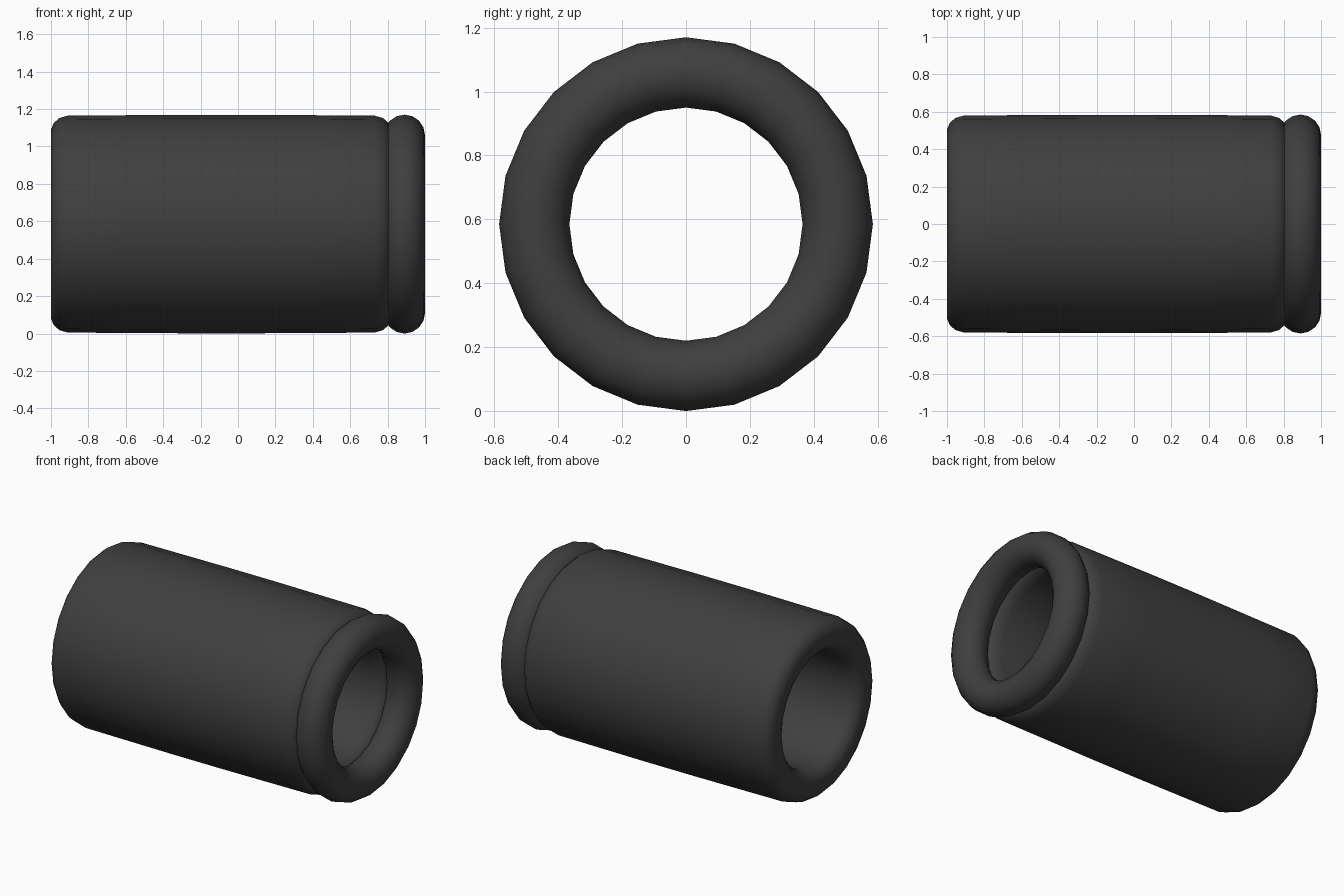
import bpy, bmesh, math

cube = bpy.data.objects.get("Cube")
if cube:
    bpy.data.objects.remove(cube, do_unlink=True)

SIDES = 24
AXIS_Z = 0.585      # height of the long axis
WALL_MID = 0.475    # radius of the middle of the wall

rubber = bpy.data.materials.new("dark_grey")
rubber.use_nodes = True
colour = (0.05, 0.05, 0.05, 1)
rubber.diffuse_color = colour
rubber.node_tree.nodes["Principled BSDF"].inputs["Base Color"].default_value = colour


def revolve(name, profile):
    """Spin a closed (x, radius) profile around the long axis."""
    bm = bmesh.new()
    rings = []
    for i in range(SIDES):
        a = 2 * math.pi * i / SIDES
        rings.append([bm.verts.new((x, r * math.cos(a), AXIS_Z + r * math.sin(a)))
                      for x, r in profile])
    n = len(profile)
    for i in range(SIDES):
        a, b = rings[i], rings[(i + 1) % SIDES]
        for j in range(n):
            k = (j + 1) % n
            bm.faces.new((a[j], a[k], b[k], b[j]))
    bmesh.ops.recalc_face_normals(bm, faces=bm.faces)
    mesh = bpy.data.meshes.new(name)
    bm.to_mesh(mesh)
    bm.free()
    mesh.materials.append(rubber)
    mesh.shade_smooth()
    obj = bpy.data.objects.new(name, mesh)
    bpy.context.collection.objects.link(obj)
    return obj


# Long sleeve: rounded wall section with a very slight bulge, mirrored both ways
center, half = -0.09, 0.91
quarter = [(half, 0.03), (half - 0.015, 0.066), (half - 0.045, 0.092),
           (half - 0.09, 0.105), (0.5, 0.107), (0.17, 0.109)]
outer = quarter + [(-x, h) for x, h in reversed(quarter)]
section = outer + [(-x, -h) for x, h in outer]
revolve("sleeve", [(center + x, WALL_MID + h) for x, h in section])

# Round end ring
steps = 16
revolve("end_ring", [(0.89 + 0.11 * math.cos(2 * math.pi * i / steps),
                      WALL_MID + 0.11 * math.sin(2 * math.pi * i / steps))
                     for i in range(steps)])
